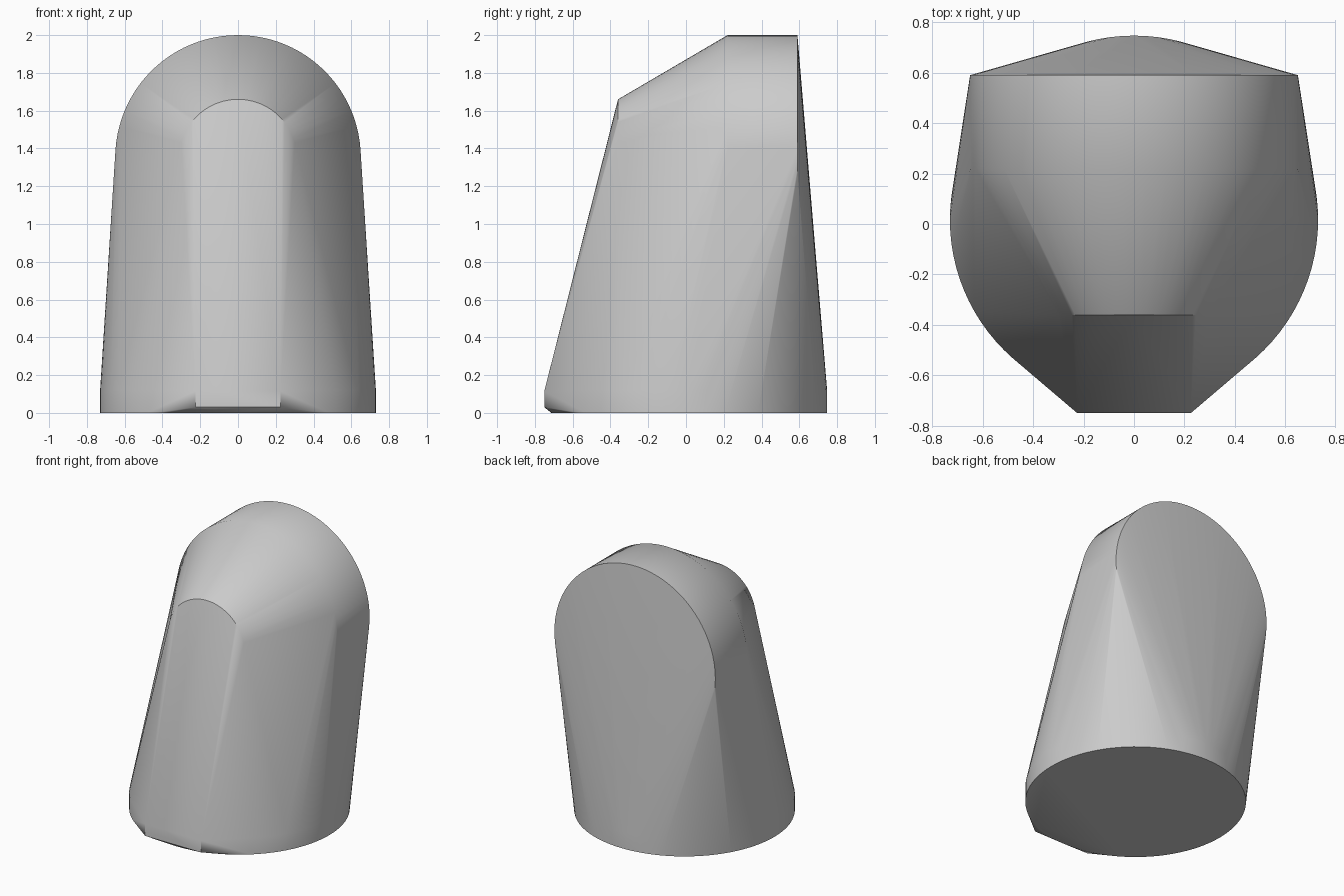
import bpy, bmesh, math
from mathutils import Vector

cube = bpy.data.objects.get("Cube")
if cube:
    bpy.data.objects.remove(cube, do_unlink=True)

SEGMENTS = 96
ARCH_Z = 1.35  # shared axis height of the upper arches


def upright_ring(radius, y):
    """Ring facing front, centred on the arch axis."""
    return [Vector((radius * math.cos(a), y, ARCH_Z + radius * math.sin(a)))
            for a in (math.tau * i / SEGMENTS for i in range(SEGMENTS))]


def flat_ring(radius, y, z):
    """Horizontal ring."""
    return [Vector((radius * math.cos(a), y + radius * math.sin(a), z))
            for a in (math.tau * i / SEGMENTS for i in range(SEGMENTS))]


# Round foot, front toe plate, rounded back and small front arch
points = flat_ring(0.73, 0.017, 0) + flat_ring(0.73, 0.017, 0.12)
points += [Vector((x, -0.75, z)) for x in (-0.225, 0.225) for z in (0.03, 0.115)]
points += upright_ring(0.65, 0.59) + upright_ring(0.65, 0.22)
points += upright_ring(0.31, -0.36)

# Wrap the sections in one taut skin
bm = bmesh.new()
for p in points:
    bm.verts.new(p)
hull = bmesh.ops.convex_hull(bm, input=bm.verts[:])
bmesh.ops.delete(bm, geom=[v for v in bm.verts if not v.link_faces], context='VERTS')
bmesh.ops.dissolve_limit(bm, angle_limit=math.radians(0.1),
                         verts=bm.verts[:], edges=bm.edges[:])
bmesh.ops.recalc_face_normals(bm, faces=bm.faces[:])
mesh = bpy.data.meshes.new("tapered_body")
bm.to_mesh(mesh)
bm.free()

body = bpy.data.objects.new("tapered_body", mesh)
bpy.context.collection.objects.link(body)

# Plain grey finish
grey = bpy.data.materials.new("plain_grey")
grey.use_nodes = True
colour = (0.6, 0.6, 0.6, 1)
grey.diffuse_color = colour
grey.node_tree.nodes["Principled BSDF"].inputs["Base Color"].default_value = colour
mesh.materials.append(grey)

bpy.ops.object.select_all(action='DESELECT')
body.select_set(True)
bpy.context.view_layer.objects.active = body
bpy.ops.object.shade_smooth_by_angle(angle=math.radians(35))
